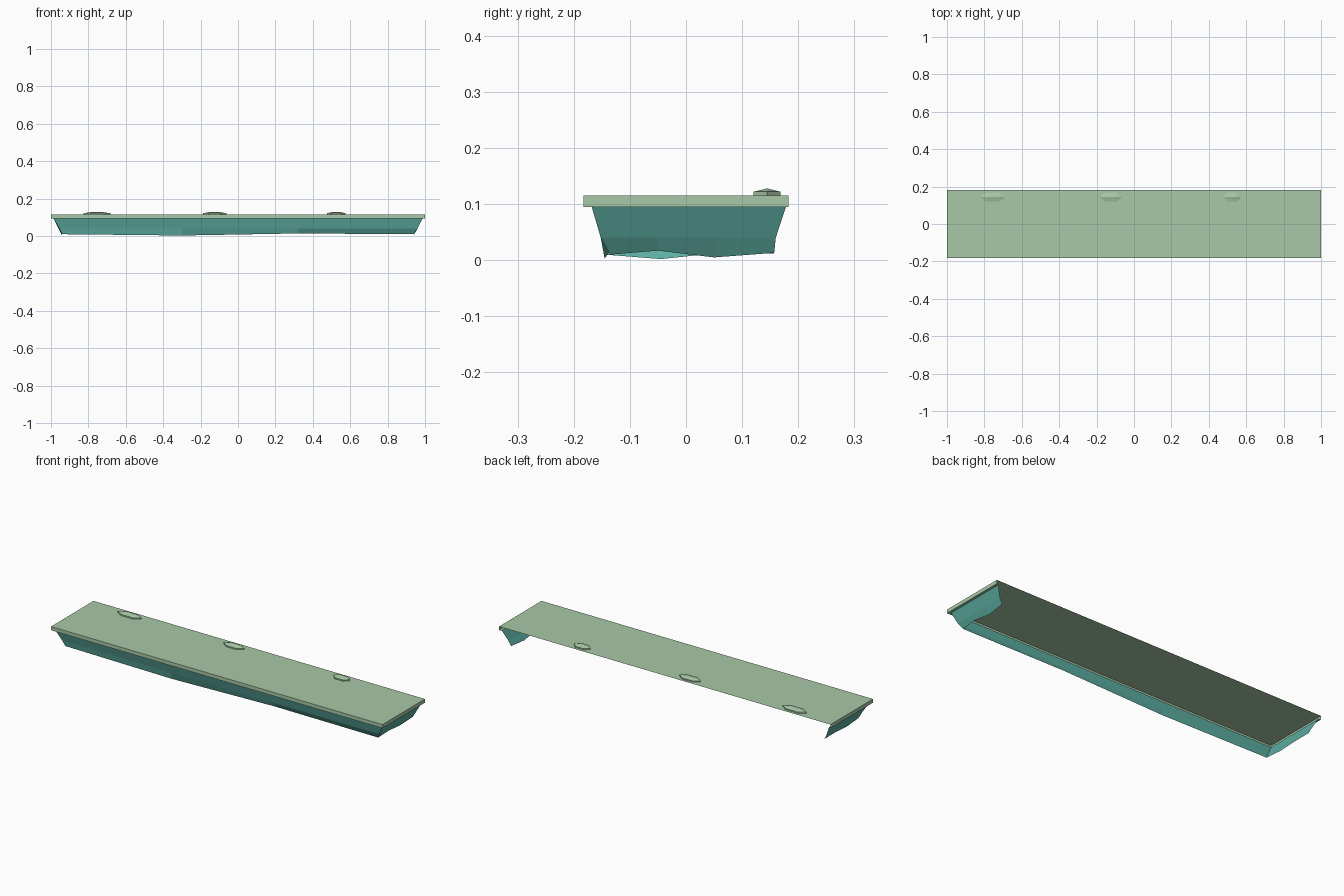
import bpy
import bmesh

cube = bpy.data.objects.get("Cube")
if cube:
    bpy.data.objects.remove(cube, do_unlink=True)


def material(name, rgb):
    mat = bpy.data.materials.new(name)
    mat.use_nodes = True
    mat.diffuse_color = (*rgb, 1)
    mat.node_tree.nodes["Principled BSDF"].inputs["Base Color"].default_value = (*rgb, 1)
    return mat


GRASS = material("pale green", (0.39, 0.58, 0.38))
CLIFF = material("teal", (0.11, 0.43, 0.365))


def finish(name, bm, mat):
    mesh = bpy.data.meshes.new(name)
    bm.to_mesh(mesh)
    bm.free()
    mesh.materials.append(mat)
    obj = bpy.data.objects.new(name, mesh)
    bpy.context.collection.objects.link(obj)
    return obj


def strip(bm, rows, closed=False):
    """Join rows of points with quads."""
    rings = [[bm.verts.new(p) for p in row] for row in rows]
    count = len(rings[0])
    for low, high in zip(rings, rings[1:]):
        for i in range(count if closed else count - 1):
            j = (i + 1) % count
            bm.faces.new((low[i], low[j], high[j], high[i]))
    return rings


# Thin ground slab: top, three rims and a narrow ledge, open at the back
W, D, TOP, RIM = 1.0, 0.183, 0.115, 0.095


def u_path(x, front, back, z):
    return [(-x, back, z), (-x, front, z), (x, front, z), (x, back, z)]


bm = bmesh.new()
rings = strip(bm, [u_path(0.987, -0.168, 0.178, RIM), u_path(W, -D, D, RIM), u_path(W, -D, D, TOP)])
bm.faces.new(rings[-1])
finish("ground_slab", bm, GRASS)

# Ragged cliff skirt around the right end, front and left end
# Each column: top (x, y), middle (x, y), bottom (x, y, z)
columns = [
    ((-0.987, 0.178), (-0.96, 0.16), (-0.945, 0.157, 0.012)),
    ((-0.987, 0.05), (-0.96, 0.05), (-0.945, 0.05, 0.012)),
    ((-0.987, -0.045), (-0.96, -0.045), (-0.94, -0.045, 0.002)),
    ((-0.987, -0.168), (-0.955, -0.152), (-0.94, -0.145, 0.01)),
    ((-0.3, -0.168), (-0.3, -0.152), (-0.3, -0.145, 0.003)),
    ((0.32, -0.168), (0.32, -0.152), (0.32, -0.137, 0.014)),
    ((0.987, -0.168), (0.96, -0.152), (0.94, -0.135, 0.01)),
    ((0.987, -0.05), (0.96, -0.05), (0.945, -0.05, 0.017)),
    ((0.987, 0.05), (0.96, 0.05), (0.94, 0.05, 0.005)),
    ((0.987, 0.178), (0.96, 0.16), (0.945, 0.157, 0.013)),
]
bm = bmesh.new()
strip(bm, [[c[2] for c in columns],
           [(*c[1], 0.04) for c in columns],
           [(*c[0], RIM) for c in columns]])
finish("cliff_skirt", bm, CLIFF)


# Low six-sided mounds with a short roof ridge
def mound(name, x, half):
    y, depth = 0.144, 0.024
    outline = [(-1, 0), (-0.5, -1), (0.5, -1), (1, 0), (0.5, 1), (-0.5, 1)]
    bm = bmesh.new()
    rings = strip(bm, [[(x + half * u, y + depth * v, z) for u, v in outline]
                       for z in (TOP, 0.122)], closed=True)
    a, b, c, d, e, f = rings[1]
    left, right = [bm.verts.new((x + s * half * 0.45, y, 0.128)) for s in (-1, 1)]
    for face in ((a, b, left), (b, c, right, left), (c, d, right),
                 (d, e, right), (e, f, left, right), (f, a, left)):
        bm.faces.new(face)
    finish(name, bm, GRASS)


for label, x, half in (("right", -0.755, 0.072), ("middle", -0.125, 0.063), ("left", 0.525, 0.05)):
    mound(label + "_mound", x, half)
